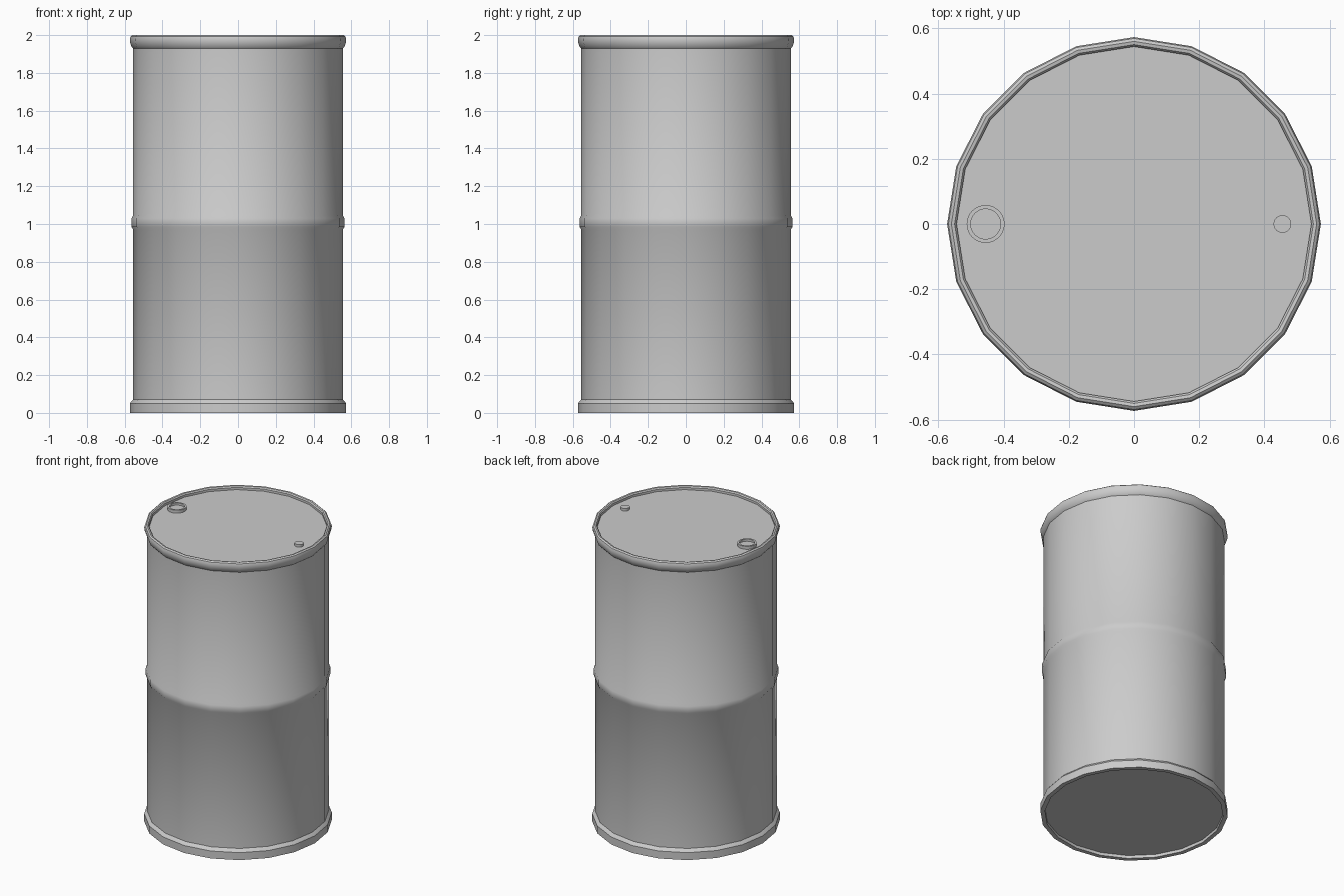
import bpy, bmesh, math

if "Cube" in bpy.data.objects:
    bpy.data.objects.remove(bpy.data.objects["Cube"])


def lathe(name, profile, segments, x=0.0):
    """Revolve an (r, z) profile round a vertical axis; r = 0 ends become poles."""
    bm = bmesh.new()
    rings = []
    for r, z in profile:
        if r == 0:
            rings.append([bm.verts.new((0, 0, z))])
        else:
            rings.append([bm.verts.new((r * math.cos(2 * math.pi * i / segments),
                                        r * math.sin(2 * math.pi * i / segments), z))
                          for i in range(segments)])
    for a, b in zip(rings, rings[1:]):
        if len(a) == 1:
            bm.faces.new(b)
        elif len(b) == 1:
            bm.faces.new(a)
        else:
            for i in range(segments):
                j = (i + 1) % segments
                bm.faces.new((a[i], a[j], b[j], b[i]))
    # drop the unused pole points: end discs are single n-gons
    bmesh.ops.delete(bm, geom=[v for v in bm.verts if not v.link_faces], context='VERTS')
    bmesh.ops.recalc_face_normals(bm, faces=bm.faces)
    mesh = bpy.data.meshes.new(name)
    bm.to_mesh(mesh)
    bm.free()
    ob = bpy.data.objects.new(name, mesh)
    ob.location.x = x
    bpy.context.collection.objects.link(ob)
    bpy.ops.object.select_all(action='DESELECT')
    ob.select_set(True)
    bpy.context.view_layer.objects.active = ob
    bpy.ops.object.shade_smooth_by_angle(angle=math.radians(32))
    return ob


SIDES = 20
LID = 1.975

# Drum shell: recessed base, foot rim, middle hoop, rolled top rim, recessed lid
lathe("drum_body", [
    (0, 0.02), (0.545, 0.02), (0.545, 0.0), (0.573, 0.0),
    (0.573, 0.05), (0.567, 0.058), (0.555, 0.07),
    (0.555, 0.97), (0.564, 0.985), (0.564, 1.03), (0.555, 1.045),
    (0.555, 1.93), (0.564, 1.94), (0.571, 1.96), (0.573, 1.98),
    (0.569, 1.993), (0.56, 2.0), (0.55, 1.998), (0.544, 1.99),
    (0.544, LID), (0, LID)], SIDES)

# Large bung with a raised collar
lathe("large_bung", [
    (0, LID - 0.005), (0.058, LID - 0.005), (0.058, LID + 0.02),
    (0.046, LID + 0.02), (0.046, LID + 0.006), (0, LID + 0.006)], 32, -0.455)

# Small vent plug
lathe("small_plug", [
    (0, LID - 0.005), (0.027, LID - 0.005), (0.027, LID + 0.017),
    (0, LID + 0.017)], 32, 0.455)
